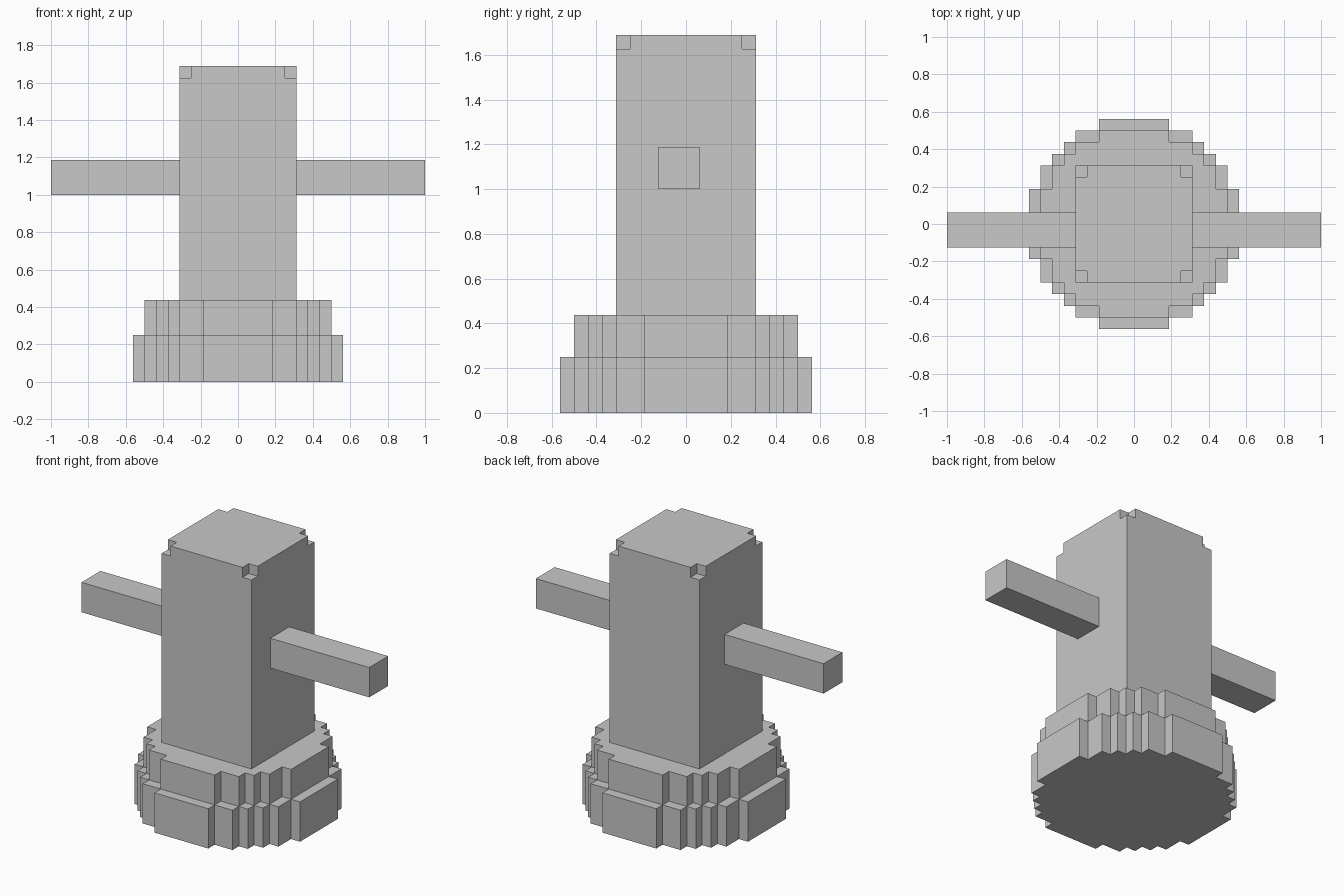
import bpy
import bmesh

if "Cube" in bpy.data.objects:
    bpy.data.objects.remove(bpy.data.objects["Cube"])

U = 1 / 16  # size of one block

grey = bpy.data.materials.new("plain grey")
grey.diffuse_color = (0.58, 0.58, 0.58, 1)
grey.use_nodes = True
grey.node_tree.nodes["Principled BSDF"].inputs["Base Color"].default_value = grey.diffuse_color


def finish(name, bm):
    bmesh.ops.recalc_face_normals(bm, faces=bm.faces)
    mesh = bpy.data.meshes.new(name)
    bm.to_mesh(mesh)
    bm.free()
    mesh.materials.append(grey)
    obj = bpy.data.objects.new(name, mesh)
    bpy.context.collection.objects.link(obj)
    return obj


def prism(name, outline, z0, z1, open_bottom=False):
    """Extrude an outline given in blocks from z0 to z1."""
    bm = bmesh.new()
    base = bm.faces.new([bm.verts.new((x * U, y * U, z0 * U)) for x, y in outline])
    top = bmesh.ops.extrude_face_region(bm, geom=[base], use_keep_orig=True)["geom"]
    verts = [v for v in top if isinstance(v, bmesh.types.BMVert)]
    bmesh.ops.translate(bm, vec=(0, 0, (z1 - z0) * U), verts=verts)
    bmesh.ops.recalc_face_normals(bm, faces=bm.faces)
    if open_bottom:
        low = [f for f in bm.faces if all(abs(v.co.z - z0 * U) < 1e-5 for v in f.verts)]
        bmesh.ops.delete(bm, geom=low, context="FACES_ONLY")
    return finish(name, bm)


def stepped_disc(corners):
    """Mirror one quadrant of outer corners into a full stepped circle."""
    quad = []
    for i, (x, y) in enumerate(corners):
        quad.append((x, y))
        if i + 1 < len(corners):
            quad.append((corners[i + 1][0], y))
    ring = quad + [(-x, y) for x, y in reversed(quad)]
    return ring + [(-x, -y) for x, y in ring]


# Two-tier stepped round base
prism("base_lower", stepped_disc([(9, 3), (8, 5), (7, 6), (6, 7), (5, 8), (3, 9)]), 0, 4)
prism("base_upper", stepped_disc([(8, 3), (7, 5), (6, 6), (5, 7), (3, 8)]), 4, 7, True)

# Square column with a small cube notched out of each top corner
square = [(5, 5), (-5, 5), (-5, -5), (5, -5)]
column = prism("column", square, 7, 27)
bm = bmesh.new()
for sx in (-1, 1):
    for sy in (-1, 1):
        cube = bmesh.ops.create_cube(bm, size=2 * U)["verts"]
        bmesh.ops.translate(bm, vec=(sx * 5 * U, sy * 5 * U, 27 * U), verts=cube)
cutter = finish("corner_cutter", bm)
cutter.hide_render = True
cut = column.modifiers.new("corner notches", "BOOLEAN")
cut.operation = "DIFFERENCE"
cut.solver = "EXACT"
cut.object = cutter
bpy.context.view_layer.objects.active = column
bpy.ops.object.modifier_apply(modifier=cut.name)
bpy.data.objects.remove(cutter)

# Side arms, set one half block towards the front
for side, s in (("left", -1), ("right", 1)):
    prism("arm_" + side, [(5 * s, -2), (16 * s, -2), (16 * s, 1), (5 * s, 1)], 16, 19)
